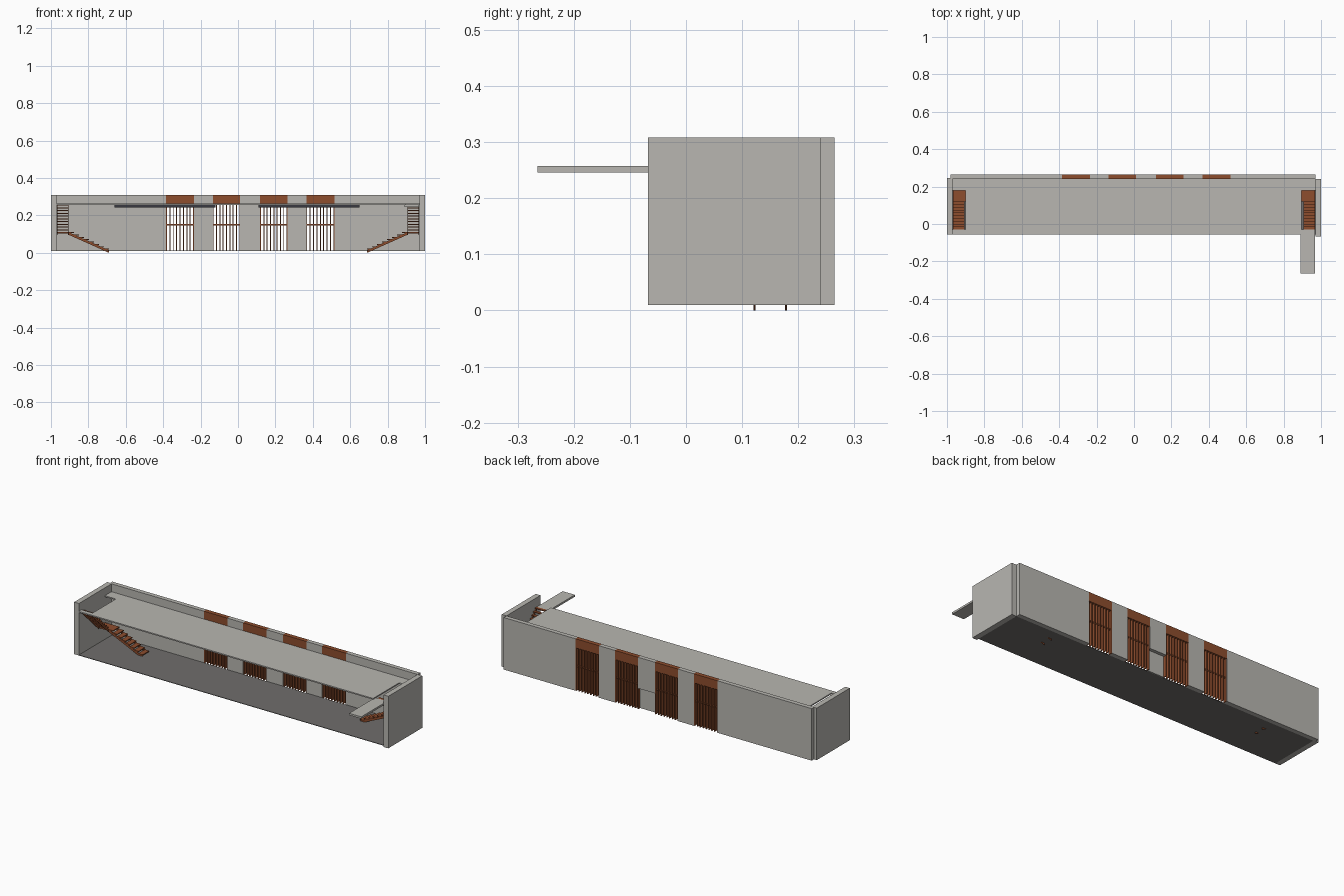
import bpy, bmesh
from mathutils import Vector

if "Cube" in bpy.data.objects:
    bpy.data.objects.remove(bpy.data.objects["Cube"], do_unlink=True)


def material(name, rgb):
    m = bpy.data.materials.new(name)
    m.use_nodes = True
    m.diffuse_color = (*rgb, 1)
    m.node_tree.nodes["Principled BSDF"].inputs["Base Color"].default_value = (*rgb, 1)
    return m


CONCRETE = material("pale concrete", (0.48, 0.47, 0.44))
PAVING = material("dark paving", (0.16, 0.155, 0.15))
TIMBER = material("rust timber", (0.27, 0.075, 0.027))
METAL = material("dark metal", (0.04, 0.04, 0.05))


def prism(bm, outline, offset):
    """Extrude a flat outline by an offset."""
    verts = [bm.verts.new(p) for p in outline]
    face = bm.faces.new(verts)
    extra = bmesh.ops.extrude_face_region(bm, geom=[face])["geom"]
    moved = [v for v in extra if isinstance(v, bmesh.types.BMVert)]
    bmesh.ops.translate(bm, verts=moved, vec=Vector(offset))


def box(bm, x0, x1, y0, y1, z0, z1):
    x0, x1 = sorted((x0, x1))
    prism(bm, [(x0, y0, z0), (x1, y0, z0), (x1, y1, z0), (x0, y1, z0)], (0, 0, z1 - z0))


def finish(bm, name, mat):
    bmesh.ops.recalc_face_normals(bm, faces=bm.faces)
    mesh = bpy.data.meshes.new(name)
    bm.to_mesh(mesh)
    bm.free()
    mesh.materials.append(mat)
    obj = bpy.data.objects.new(name, mesh)
    bpy.context.collection.objects.link(obj)
    return obj


def boxes(name, mat, *sizes):
    bm = bmesh.new()
    for s in sizes:
        box(bm, *s)
    return finish(bm, name, mat)


BASE, TOP = 0.01, 0.308
BACK, REAR = 0.24, 0.265
DECK_LOW, DECK_TOP = 0.256, 0.263
FRONT = -0.055
BAYS = [(-0.385, -0.235), (-0.135, 0.012), (0.118, 0.265), (0.365, 0.515)]

# Floor and end walls
boxes("floor", PAVING, (-0.97, 0.97, FRONT, BACK, BASE, 0.013))
boxes("right_wall", CONCRETE, (-1, -0.97, FRONT, 0.245, BASE, TOP))
boxes("left_wall", CONCRETE, (0.97, 1, -0.068, BACK, BASE, TOP))

# Back wall piers, with a shallow niche in the middle one
edges = [-0.982] + [x for bay in BAYS for x in bay] + [0.97]
piers = []
for i in range(0, len(edges), 2):
    a, b = edges[i], edges[i + 1]
    if a < 0.05 < b:
        piers += [(a, b, BACK, REAR, 0.13, TOP), (a, b, BACK, 0.246, BASE, 0.13)]
    else:
        piers.append((a, b, BACK, REAR, BASE, TOP))
boxes("back_wall", CONCRETE, *piers)

# Timber lintels and slatted screens in the bays
FINS = 9
for n, (a, b) in enumerate(BAYS, 1):
    boxes(f"lintel_{n}", TIMBER, (a, b, BACK, REAR, DECK_LOW, TOP))
    w = 0.005
    step = (b - a - w) / (FINS - 1)
    fins = [(a + i * step, a + i * step + w, 0.243, 0.263, BASE, DECK_LOW)
            for i in range(FINS)]
    boxes(f"screen_{n}", TIMBER, *fins, (a, b, 0.249, 0.257, 0.146, 0.153))

# Upper deck, leaving stair openings at both ends
boxes("deck", CONCRETE,
      (-0.9, 0.895, FRONT, BACK, DECK_LOW, DECK_TOP),
      (-0.97, -0.9, 0.18, BACK, DECK_LOW, DECK_TOP),
      (0.895, 0.97, 0.18, BACK, DECK_LOW, DECK_TOP),
      (-0.97, -0.9, FRONT, -0.03, DECK_LOW, DECK_TOP))
boxes("projecting_walkway", CONCRETE, (0.89, 0.967, -0.265, -0.03, 0.246, 0.257))

# Slim dark strips under the deck
boxes("ceiling_strips", METAL,
      (-0.66, -0.12, 0.08, 0.1, 0.243, DECK_LOW),
      (0.11, 0.65, 0.08, 0.1, 0.243, DECK_LOW))


# Two-flight stairs at each end
def stair(name, side):
    bm = bmesh.new()
    outer, inner, foot = side * 0.968, side * 0.905, side * 0.69
    y_top, y_land, y_end = -0.03, 0.12, 0.18
    z_top, z_land = 0.257, 0.11
    depth = 0.014
    # Upper flight
    count = 10
    run, rise = (y_land - y_top) / count, (z_top - z_land) / count
    for i in range(count):
        y, z = y_top + i * run, z_top - i * rise
        box(bm, outer, inner, y, y + run * 1.05, z - 0.005, z)
    for x in (outer, inner):
        prism(bm, [(x, y_top, z_top), (x, y_land, z_land),
                   (x, y_land, z_land - depth), (x, y_top, z_top - depth)],
              (-side * 0.004 if x == outer else side * 0.004, 0, 0))
    # Landing
    box(bm, outer, inner, y_land, y_end, z_land - 0.008, z_land)
    # Lower flight
    count = 8
    run, rise = (foot - inner) / count, (z_land - BASE) / count
    for i in range(count):
        x, z = inner + i * run, z_land - i * rise
        box(bm, x, x + run * 1.05, y_land, y_end, z - 0.005, z)
    for y in (y_land, y_end - 0.004):
        prism(bm, [(inner, y, z_land), (foot, y, 0.014),
                   (foot, y, 0.0), (inner, y, z_land - depth)], (0, 0.004, 0))
    finish(bm, name, TIMBER)


stair("right_stair", -1)
stair("left_stair", 1)
